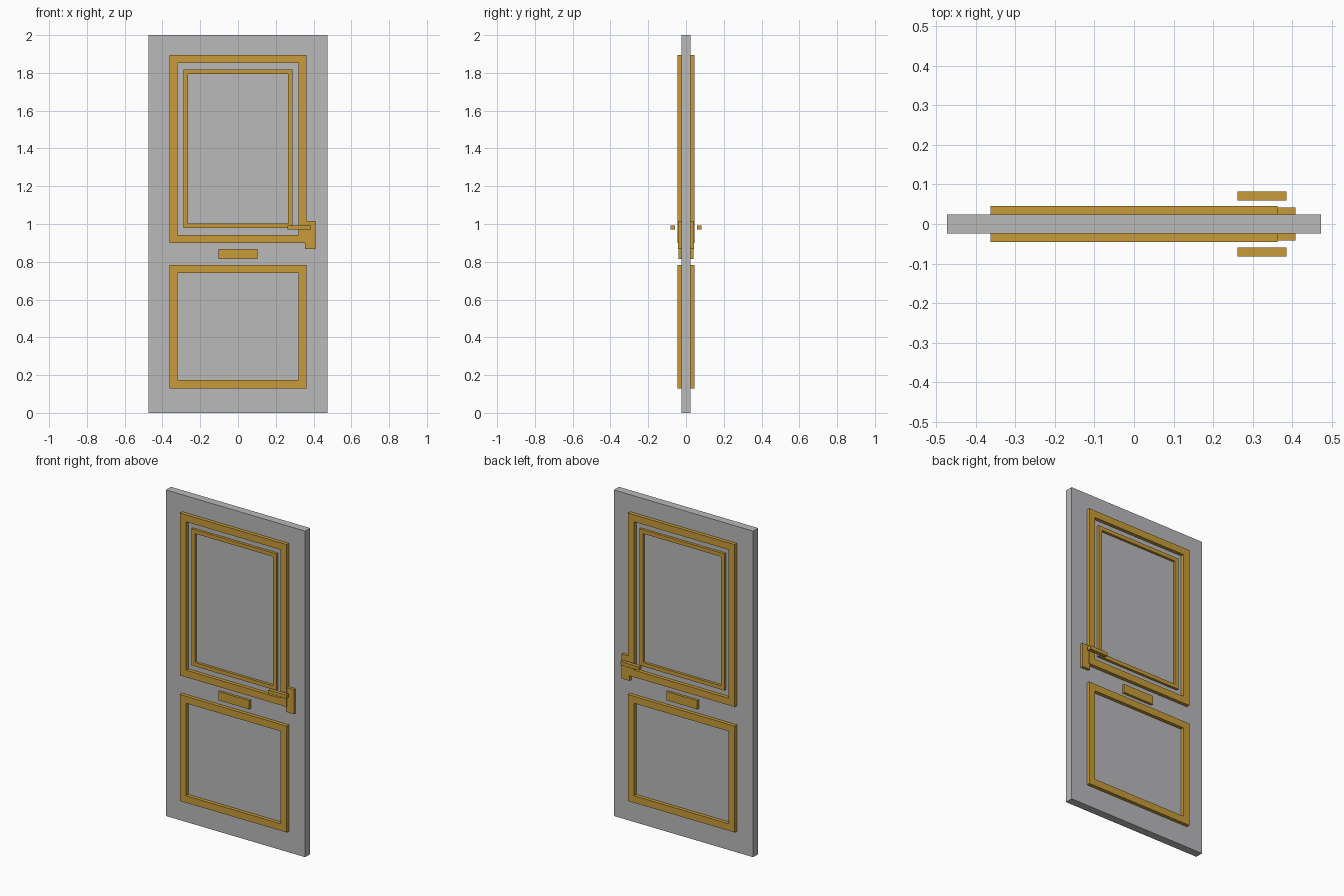
import bpy, bmesh

if "Cube" in bpy.data.objects:
    bpy.data.objects.remove(bpy.data.objects["Cube"])


def material(name, rgb):
    m = bpy.data.materials.new(name)
    m.diffuse_color = (*rgb, 1)
    m.use_nodes = True
    m.node_tree.nodes["Principled BSDF"].inputs["Base Color"].default_value = m.diffuse_color
    return m


GREY = material("door grey", (0.49, 0.49, 0.50))
GOLD = material("brass gold", (0.57, 0.33, 0.04))


def finish(bm, name, mat):
    bmesh.ops.recalc_face_normals(bm, faces=bm.faces)
    me = bpy.data.meshes.new(name)
    bm.to_mesh(me)
    bm.free()
    me.materials.append(mat)
    ob = bpy.data.objects.new(name, me)
    bpy.context.collection.objects.link(ob)
    return ob


def box(name, x, y, z, mat):
    """Box from (min, max) ranges."""
    bm = bmesh.new()
    bmesh.ops.create_cube(bm, size=1)
    for v in bm.verts:
        v.co = [r[0] if c < 0 else r[1] for c, r in zip(v.co, (x, y, z))]
    return finish(bm, name, mat)


def frame(name, half, z, width, y, mat):
    """Rectangular moulding ring, extruded from y[0] to y[1]."""
    bm = bmesh.new()
    loops = []
    for w in (0, width):
        h, lo, hi = half - w, z[0] + w, z[1] - w
        loops.append([bm.verts.new((px, y[0], pz))
                      for px, pz in ((-h, lo), (h, lo), (h, hi), (-h, hi))])
    a, b = loops
    faces = [bm.faces.new((a[i], a[(i + 1) % 4], b[(i + 1) % 4], b[i])) for i in range(4)]
    ext = bmesh.ops.extrude_face_region(bm, geom=faces, use_keep_orig=True)
    verts = [g for g in ext["geom"] if isinstance(g, bmesh.types.BMVert)]
    bmesh.ops.translate(bm, verts=verts, vec=(0, y[1] - y[0], 0))
    return finish(bm, name, mat)


# Door slab
T = 0.0245
box("door_slab", (-0.473, 0.473), (-T, T), (0, 2), GREY)

# Same fittings on the front and the back
for side, s in (("front", -1), ("back", 1)):
    def span(a, b):
        return tuple(sorted((s * a, s * b)))
    # Panel mouldings
    frame(side + "_upper_moulding", 0.363, (0.90, 1.896), 0.043, span(T - 0.004, 0.046), GOLD)
    frame(side + "_window_bead", 0.289, (0.979, 1.817), 0.0235, span(T - 0.004, 0.040), GOLD)
    frame(side + "_lower_moulding", 0.363, (0.13, 0.783), 0.043, span(T - 0.004, 0.046), GOLD)
    # Letter slot
    box(side + "_letter_slot", (-0.104, 0.104), span(T - 0.004, 0.0395), (0.814, 0.867), GOLD)
    # Lock plate and lever
    box(side + "_lock_plate", (0.354, 0.409), span(T - 0.004, 0.0415), (0.867, 1.017), GOLD)
    box(side + "_lever", (0.262, 0.386), span(0.0595, 0.082), (0.970, 0.992), GOLD)
